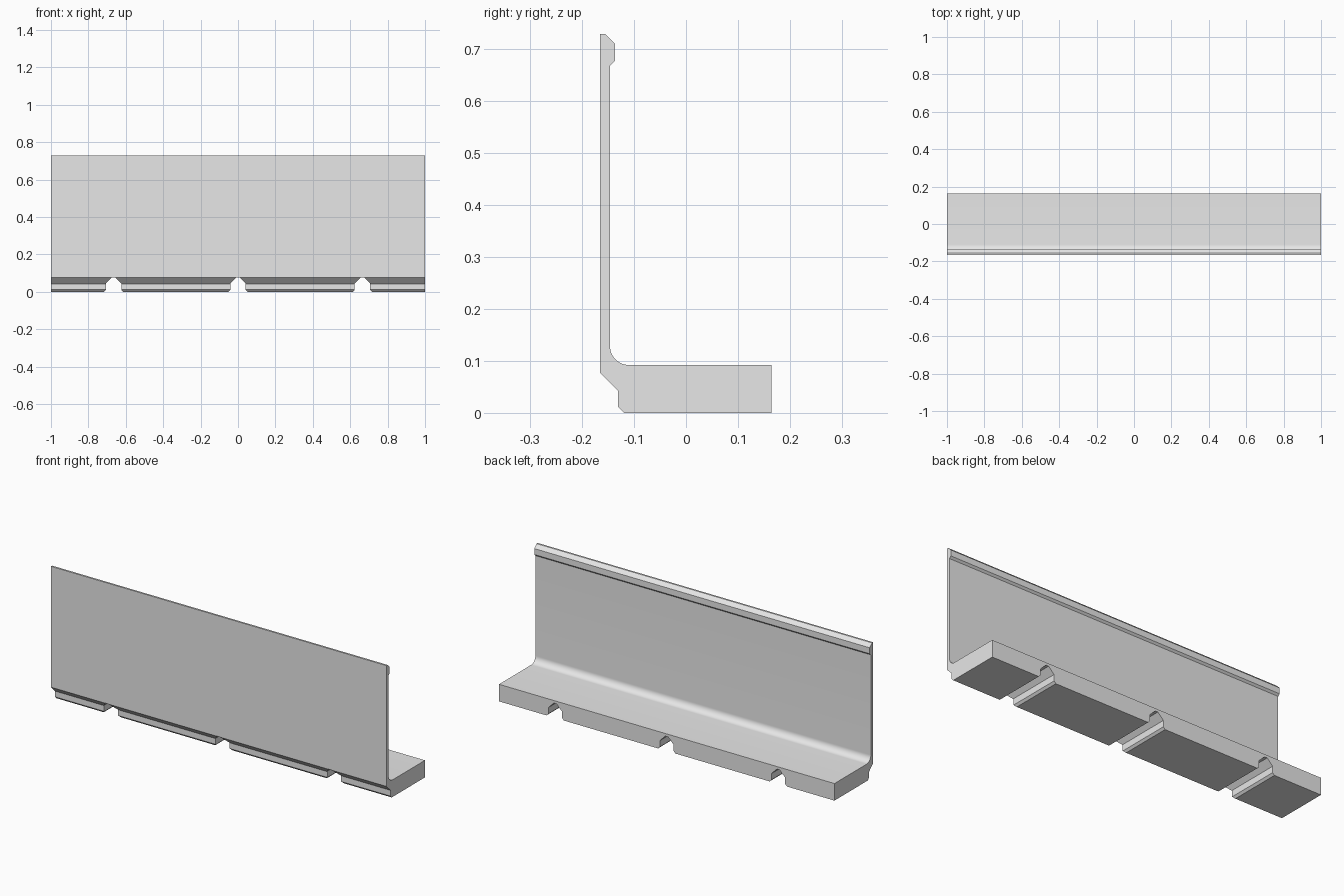
import bpy, bmesh, math

if "Cube" in bpy.data.objects:
    bpy.data.objects.remove(bpy.data.objects["Cube"])

grey = bpy.data.materials.new("light grey")
grey.diffuse_color = (0.8, 0.8, 0.8, 1)
grey.use_nodes = True
grey.node_tree.nodes["Principled BSDF"].inputs["Base Color"].default_value = grey.diffuse_color


def prism(name, points, axis, start, end):
    """Extrude a closed 2D outline along x (points are y,z) or y (points are x,z)."""
    bm = bmesh.new()
    place = (lambda a, b: (start, a, b)) if axis == "x" else (lambda a, b: (a, start, b))
    face = bm.faces.new([bm.verts.new(place(a, b)) for a, b in points])
    new = bmesh.ops.extrude_face_region(bm, geom=[face])["geom"]
    step = (end - start, 0, 0) if axis == "x" else (0, end - start, 0)
    bmesh.ops.translate(bm, vec=step, verts=[v for v in new if isinstance(v, bmesh.types.BMVert)])
    bmesh.ops.recalc_face_normals(bm, faces=bm.faces)
    mesh = bpy.data.meshes.new(name)
    bm.to_mesh(mesh)
    bm.free()
    mesh.materials.append(grey)
    obj = bpy.data.objects.new(name, mesh)
    bpy.context.collection.objects.link(obj)
    return obj


# Cross-section: thick foot, chamfered heel, thin wall with a beaded top lip
r, steps = 0.036, 12
fillet = [(-0.11 - r * math.sin(t), 0.092 + r - r * math.cos(t))
          for t in (i / steps * math.pi / 2 for i in range(steps + 1))]
profile = [(0.164, 0), (0.164, 0.092)] + fillet + [
    (-0.146, 0.667), (-0.136, 0.677), (-0.136, 0.709), (-0.155, 0.728),
    (-0.165, 0.728), (-0.165, 0.077), (-0.131, 0.043), (-0.131, 0.012), (-0.119, 0)]
rail = prism("angle_rail", profile, "x", -1, 1)

# Notches across the underside of the foot
half = [(0.062, -0.02), (0.042, 0), (0.042, 0.0), (0.008, 0.078)]
half = [(0.072, -0.02), (0.052, 0), (0.041, 0.011), (0.041, 0.045), (0.008, 0.078)]
for i, x in enumerate((-0.665, 0, 0.665)):
    outline = [(x + a, b) for a, b in half] + [(x - a, b) for a, b in reversed(half)]
    cutter = prism(f"notch_cutter_{i + 1}", outline, "y", -0.3, 0.3)
    cutter.hide_render = True
    mod = rail.modifiers.new("notch", "BOOLEAN")
    mod.operation = "DIFFERENCE"
    mod.solver = "EXACT"
    mod.object = cutter
    bpy.context.view_layer.objects.active = rail
    bpy.ops.object.modifier_apply(modifier=mod.name)
    bpy.data.objects.remove(cutter)

# Smooth fillet, crisp edges elsewhere
rail.select_set(True)
bpy.context.view_layer.objects.active = rail
bpy.ops.object.shade_smooth_by_angle(angle=math.radians(25))
